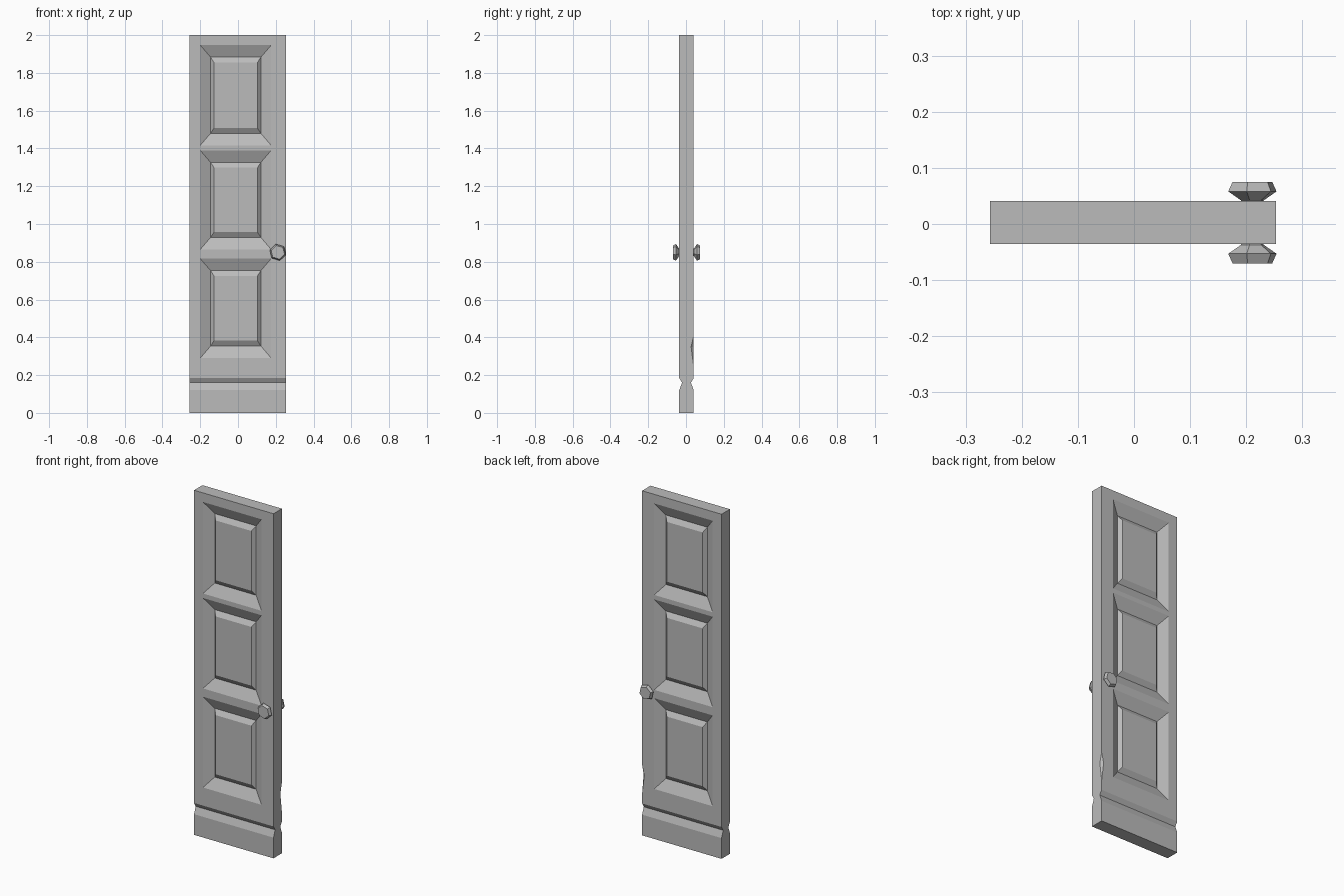
import bpy
import bmesh
import math
from mathutils import Vector

if "Cube" in bpy.data.objects:
    bpy.data.objects.remove(bpy.data.objects["Cube"])

grey = bpy.data.materials.new("plain_grey")
grey.use_nodes = True
COLOUR = (0.5, 0.5, 0.5, 1.0)
grey.diffuse_color = COLOUR
grey.node_tree.nodes["Principled BSDF"].inputs["Base Color"].default_value = COLOUR

FRONT, BACK = -0.036, 0.041
XS = [-0.257, -0.2, 0.176, 0.253]
PANELS = [(0.29, 0.817), (0.865, 1.39), (1.416, 1.947)]
GROOVE_Z = 0.16
ZS = [0, 0.12, GROOVE_Z, 0.185] + [z for p in PANELS for z in p] + [2.0]


def finish(bm, name):
    bmesh.ops.recalc_face_normals(bm, faces=bm.faces[:])
    mesh = bpy.data.meshes.new(name)
    bm.to_mesh(mesh)
    bm.free()
    mesh.materials.append(grey)
    obj = bpy.data.objects.new(name, mesh)
    bpy.context.collection.objects.link(obj)
    return obj


def bridge(bm, a, b):
    """Join two closed rings with quads."""
    for i in range(len(a)):
        j = (i + 1) % len(a)
        bm.faces.new((a[i], a[j], b[j], b[i]))


def sunk_panel(bm, outer, inward):
    """Sloped recess, narrow groove and raised field inside one grid cell."""
    centre = sum((v.co for v in outer), Vector()) / len(outer)
    ring = outer
    for dx, dz, depth in ((0.055, 0.064, 0.03), (0.073, 0.092, 0.012)):
        new = []
        for v in outer:
            x = v.co.x + math.copysign(dx, centre.x - v.co.x)
            z = v.co.z + math.copysign(dz, centre.z - v.co.z)
            new.append(bm.verts.new((x, v.co.y + inward * depth, z)))
        bridge(bm, ring, new)
        ring = new
    bm.faces.new(ring)


# Door slab: one grid per side, with panels in the middle column
bm = bmesh.new()
grids = []
for y, inward in ((FRONT, 1), (BACK, -1)):
    grid = [[bm.verts.new((x, y + inward * (0.015 if z == GROOVE_Z else 0), z))
             for x in XS] for z in ZS]
    for r in range(len(ZS) - 1):
        for c in range(len(XS) - 1):
            cell = [grid[r][c], grid[r][c + 1], grid[r + 1][c + 1], grid[r + 1][c]]
            if c == 1 and (ZS[r], ZS[r + 1]) in PANELS:
                sunk_panel(bm, cell, inward)
            else:
                bm.faces.new(cell)
    grids.append(grid)


def border(grid):
    return (grid[0] + [row[-1] for row in grid[1:-1]]
            + grid[-1][::-1] + [row[0] for row in grid[-2:0:-1]])


bridge(bm, border(grids[0]), border(grids[1]))
door = finish(bm, "door_slab")

# Chipped corner low on the back left edge
bm = bmesh.new()
edge_x = XS[-1]
for x, y, z in ((0, 0, 0.24), (0, 0, 0.41), (-0.014, 0, 0.35), (0, -0.014, 0.35),
                (0.03, 0, 0.35), (0, 0.03, 0.35), (0.03, 0.03, 0.35)):
    bm.verts.new((edge_x + x, BACK + y, z))
bmesh.ops.convex_hull(bm, input=bm.verts[:])
cutter = finish(bm, "chip_cutter")
cutter.hide_render = True
chip = door.modifiers.new("chip", "BOOLEAN")
chip.operation = "DIFFERENCE"
chip.solver = "EXACT"
chip.object = cutter
bpy.context.view_layer.objects.active = door
bpy.ops.object.modifier_apply(modifier=chip.name)
bpy.data.objects.remove(cutter)

# Six-sided knobs, one on each side
for name, y, side in (("front_knob", FRONT, -1), ("back_knob", BACK, 1)):
    bm = bmesh.new()
    rings = []
    for out, radius in ((-0.004, 0.021), (0.001, 0.021), (0.017, 0.045), (0.034, 0.037)):
        angles = [math.radians(103 + 60 * i) for i in range(6)]
        rings.append([bm.verts.new((0.211 + radius * math.cos(a), y + side * out,
                                    0.85 + radius * math.sin(a))) for a in angles])
    for a, b in zip(rings, rings[1:]):
        bridge(bm, a, b)
    bm.faces.new(rings[0])
    bm.faces.new(rings[-1])
    finish(bm, name)
